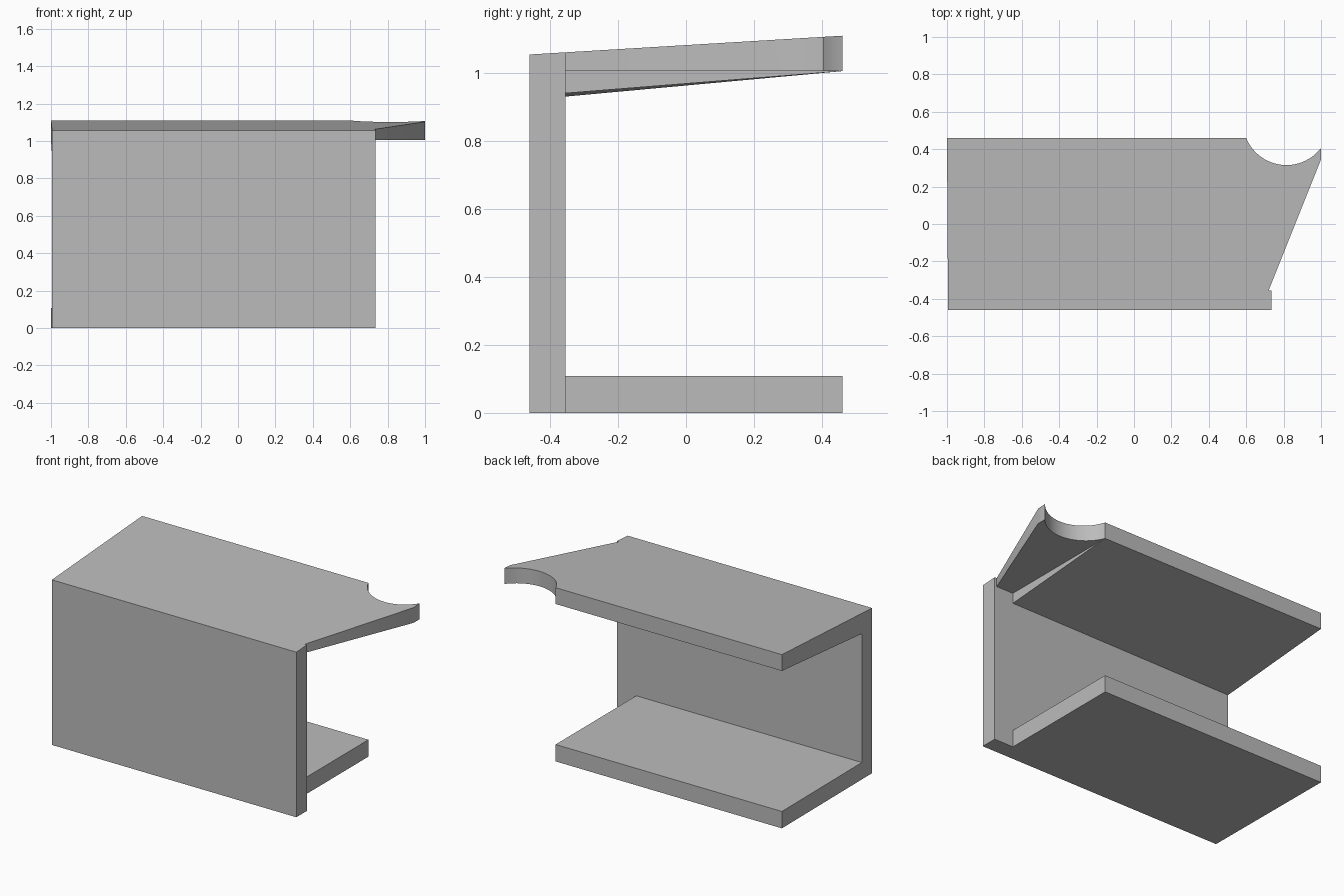
import bpy
import bmesh
import math

cube = bpy.data.objects.get("Cube")
if cube:
    bpy.data.objects.remove(cube, do_unlink=True)

grey = bpy.data.materials.new("plain grey")
grey.use_nodes = True
grey.diffuse_color = (0.5, 0.5, 0.5, 1)
grey.node_tree.nodes["Principled BSDF"].inputs["Base Color"].default_value = (0.5, 0.5, 0.5, 1)

FRONT, INNER, BACK = -0.46, -0.355, 0.46
LEDGE = 0.6      # right end of the floor and the thick roof
WALL_END = 0.735


def left(y):
    """Slightly skewed open end."""
    return -1 + 0.006 * (BACK - y) / (BACK - FRONT)


def roof_top(x, y):
    return 1.055 + 0.06 * (y - FRONT)


def roof_under(x, y):
    depth = 0.065 + 0.01 * (LEDGE - x) / (LEDGE + 1)
    return 1.006 - depth * (BACK - y) / (BACK - INNER)


def level(z):
    return lambda x, y: z


def prism(name, outline, low, high):
    """Solid between two height functions over a counterclockwise outline."""
    bm = bmesh.new()
    bottom = [bm.verts.new((x, y, low(x, y))) for x, y in outline]
    top = [bm.verts.new((x, y, high(x, y))) for x, y in outline]
    bm.faces.new(bottom[::-1])
    bm.faces.new(top)
    for i in range(len(outline)):
        j = (i + 1) % len(outline)
        bm.faces.new((bottom[i], bottom[j], top[j], top[i]))
    mesh = bpy.data.meshes.new(name)
    bm.to_mesh(mesh)
    bm.free()
    mesh.materials.append(grey)
    obj = bpy.data.objects.new(name, mesh)
    bpy.context.collection.objects.link(obj)
    return obj


def slab(y0, y1, right):
    return [(left(y0), y0), (right, y0), (right, y1), (left(y1), y1)]


# Upright wall, floor and sloping roof
prism("front_wall", slab(FRONT, INNER, WALL_END), level(0), roof_top)
prism("floor_slab", slab(INNER, BACK, LEDGE), level(0), level(0.108))
prism("roof_slab", slab(INNER, BACK, LEDGE), roof_under, roof_top)

# Thin side wing with a round bite out of its back edge
cx, cy, r = 0.815, 0.547, 0.232
start = math.atan2(0.405 - cy, 1 - cx)
end = math.atan2(BACK - cy, LEDGE - cx) 
STEPS = 32
arc = [(cx + r * math.cos(start + (end - start) * i / STEPS),
        cy + r * math.sin(start + (end - start) * i / STEPS)) for i in range(STEPS + 1)]
arc[0], arc[-1] = (1, 0.405), (LEDGE, BACK)
wing = prism("side_wing", [(LEDGE, INNER), (0.72, INNER), (1, 0.345)] + arc,
             level(1.006), roof_top)
bpy.ops.object.select_all(action="DESELECT")
wing.select_set(True)
bpy.context.view_layer.objects.active = wing
bpy.ops.object.shade_smooth_by_angle(angle=math.radians(30))
